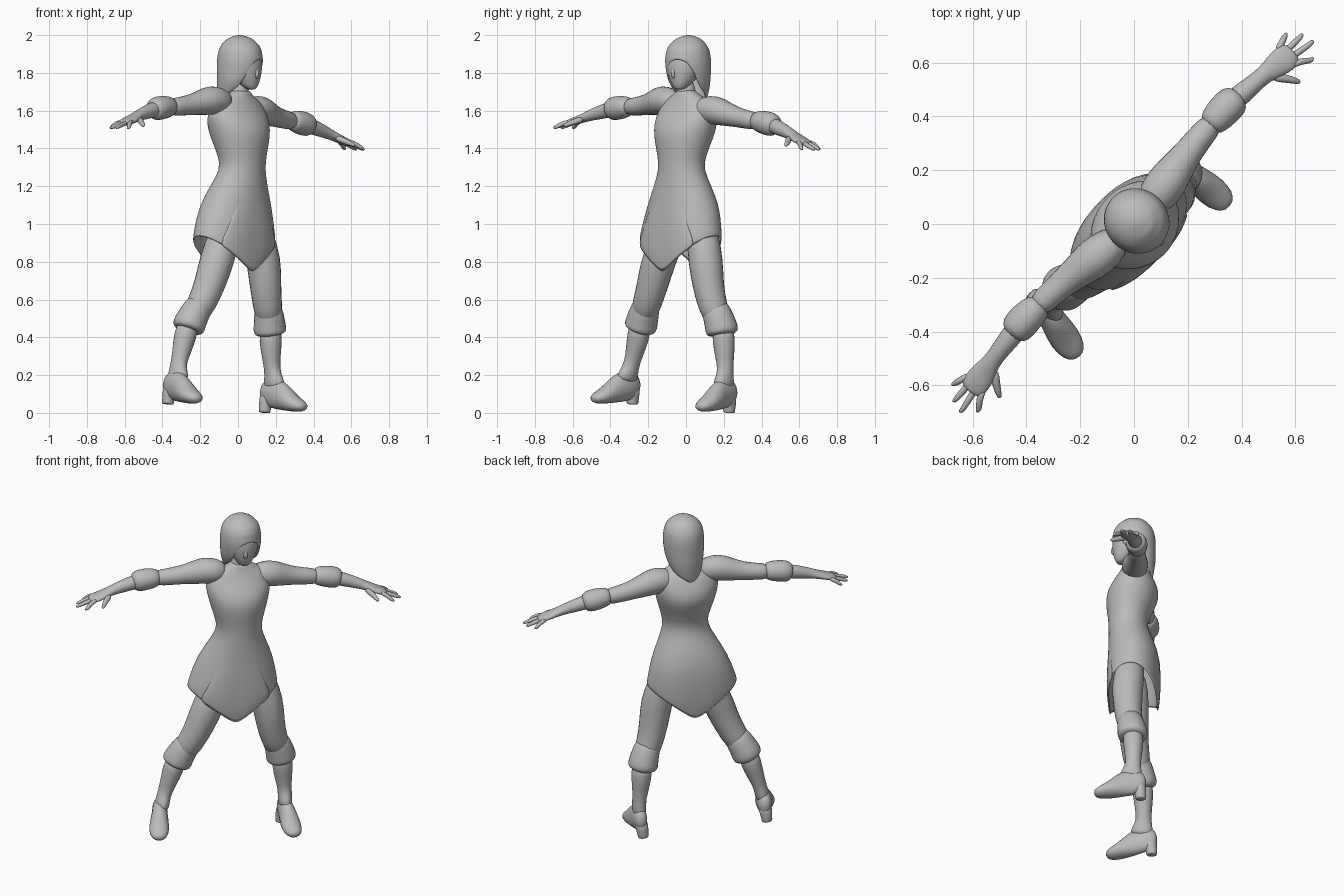
import bpy, bmesh
from math import sin, cos, pi, radians
from mathutils import Vector, Matrix

cube = bpy.data.objects.get("Cube")
if cube:
    bpy.data.objects.remove(cube, do_unlink=True)

# One plain grey for the whole figure
grey = bpy.data.materials.new("plain grey")
grey.use_nodes = True
colour = (0.5, 0.5, 0.5, 1)
grey.diffuse_color = colour
grey.node_tree.nodes["Principled BSDF"].inputs["Base Color"].default_value = colour

# The figure is modelled facing -y, then turned on the spot
TURN = Matrix.Rotation(radians(45), 4, 'Z')
Y, Z = Vector((0, 1, 0)), Vector((0, 0, 1))


def finish(bm, name, thickness=0):
    """Turn a bmesh into a smooth object with optional thickness."""
    bmesh.ops.recalc_face_normals(bm, faces=bm.faces)
    bm.transform(TURN)
    mesh = bpy.data.meshes.new(name)
    bm.to_mesh(mesh)
    bm.free()
    mesh.materials.append(grey)
    obj = bpy.data.objects.new(name, mesh)
    bpy.context.collection.objects.link(obj)
    if thickness:
        solid = obj.modifiers.new("thickness", 'SOLIDIFY')
        solid.thickness = thickness
        solid.offset = -1
    obj.modifiers.new("smooth", 'SUBSURF').levels = 1
    for face in mesh.polygons:
        face.use_smooth = True


def skin(bm, rings, closed=True):
    """Join successive rings of points with quads."""
    rows = [[bm.verts.new(p) for p in ring] for ring in rings]
    n = len(rows[0])
    for low, high in zip(rows, rows[1:]):
        for i in range(n if closed else n - 1):
            j = (i + 1) % n
            bm.faces.new((low[i], low[j], high[j], high[i]))
    return rows


def tube(name, points, ref=Z, sides=12):
    """Capped tube along (x, y, z, width, height) points."""
    centres = [Vector(p[:3]) for p in points]
    rings = []
    for i, p in enumerate(points):
        along = centres[min(i + 1, len(points) - 1)] - centres[max(i - 1, 0)]
        side = along.cross(ref).normalized()
        up = side.cross(along).normalized()
        angles = [2 * pi * k / sides for k in range(sides)]
        rings.append([centres[i] + side * p[3] * cos(a) + up * p[-1] * sin(a) for a in angles])
    bm = bmesh.new()
    rows = skin(bm, rings)
    bm.faces.new(rows[0])
    bm.faces.new(rows[-1])
    finish(bm, name)


def oval(row, angles, grow=1.0, drop=0.0):
    """Level oval (z, x, y, width, depth); drop makes front and back points, tucked inward."""
    z, x, y, a, b = row
    ring = []
    for t in angles:
        point = 1 - abs(cos(t))
        ring.append(Vector((x + a * grow * cos(t), y + b * (grow - drop * point) * sin(t),
                            z - drop * point)))
    return ring


def blend(keys, t):
    """Interpolate the values of a list of (key, values...) at t."""
    for low, high in zip(keys, keys[1:]):
        if low[0] <= t <= high[0]:
            f = (t - low[0]) / (high[0] - low[0])
            return [a + (b - a) * f for a, b in zip(low, high)]
    return list(keys[-1])


around = [2 * pi * k / 32 for k in range(32)]

# One-piece dress: bodice running into a flared skirt with pointed hem, open below
bodice = [(1.715, .01, -.01, .045, .045), (1.68, .005, 0, .085, .06),
          (1.65, 0, .008, .155, .082), (1.6, 0, .008, .185, .108), (1.55, 0, 0, .188, .138),
          (1.5, 0, -.008, .178, .152), (1.44, 0, -.02, .163, .142),
          (1.36, 0, -.032, .138, .118), (1.29, 0, -.036, .126, .11)]
skirt = [(1.2, -.01, -.015, .172, .132), (1.1, -.02, 0, .222, .156),
         (1.0, -.03, -.003, .25, .168), (.935, -.035, -.006, .266, .17)]
drops = [0, .02, .09, .19]
bm = bmesh.new()
rings = [oval(r, around) for r in bodice]
rings += [oval(r, around, 1, d) for r, d in zip(skirt, drops)]
rows = skin(bm, rings)
bm.faces.new(rows[0])
finish(bm, "dress", thickness=.008)

# Overlaid front panel, widening towards its pointed hem
bm = bmesh.new()
rings = []
for i, (row, drop) in enumerate(zip(skirt, drops)):
    half = .45 + .15 * i
    angles = [-pi / 2 + half * k / 5 for k in range(-5, 6)]
    rings.append(oval(row, angles, .98 + .02 * i, drop * 1.08))
skin(bm, rings, closed=False)
finish(bm, "front_panel", thickness=.012)

# Head, nose and neck
head = [(1.71, .025, -.077, .022, .02), (1.732, .025, -.064, .045, .043),
        (1.77, .022, -.042, .073, .077), (1.82, .018, -.03, .095, .094),
        (1.88, .015, -.02, .104, .104), (1.95, .015, 0, .075, .085)]
bm = bmesh.new()
rows = skin(bm, [oval(r, around) for r in head])
bm.faces.new(rows[0])
bm.faces.new(rows[-1])
finish(bm, "head")
tube("nose", [(.022, -.106, 1.85, .006), (.022, -.114, 1.82, .01), (.023, -.125, 1.795, .013),
              (.023, -.116, 1.78, .013), (.022, -.095, 1.77, .01)], ref=Y, sides=8)
tube("neck", [(0, .01, 1.62, .07), (.005, 0, 1.68, .05), (.015, -.015, 1.77, .046)], ref=Y)

# Bobbed hair: columns run from the crown to a hemline that rises over the face
shape = [(1.6, 0, .07, .055, .035), (1.67, .005, .048, .083, .068), (1.72, .01, .025, .102, .1),
         (1.76, .012, .012, .112, .113), (1.82, .015, .003, .118, .123),
         (1.87, .015, 0, .119, .126), (1.92, .015, 0, .112, .117), (1.95, .015, 0, .1, .1),
         (1.985, .015, .005, .062, .064), (2.0, .015, .005, .015, .015)]
hemline = [(0, 1.875), (.45, 1.855), (.75, 1.8), (.95, 1.73), (1.3, 1.69), (1.8, 1.66), (pi, 1.6)]
columns = [2 * pi * k / 48 for k in range(48)]
bm = bmesh.new()
rings = []
for i in range(15):
    ring = []
    for t in columns:
        from_front = abs((t - 1.6 * pi + pi) % (2 * pi) - pi)
        hem = blend(hemline, from_front)[1]
        z = 2 - (2 - hem) * (i / 14) ** 1.4
        ring += oval(blend(shape, z), [t])
    rings.append(ring)
rows = skin(bm, rings)
bm.faces.new(rows[0])
finish(bm, "hair", thickness=.014)


def arm_pose(s, points):
    """Place arm points on side s; the right arm is raised a little."""
    return [(s * x, y + s * .025 * x, z - s * (.018 + .042 * x), *r) for x, y, z, *r in points]


def leg_pose(s, points):
    """Place leg points on side s; the stance leans and the right foot is lifted."""
    lift = .045 if s < 0 else 0
    return [(s * x - .12 * (.85 - z), y, z + lift * (1 - z / .9), *r) for x, y, z, *r in points]


for side, s in (("left", 1), ("right", -1)):
    # Sleeve with a full shoulder, ending in a rolled cuff
    tube(side + "_sleeve", arm_pose(s, [
        (.07, .005, 1.615, .055), (.13, .01, 1.628, .075), (.19, .018, 1.63, .08),
        (.24, .025, 1.618, .073), (.3, .034, 1.604, .06), (.38, .043, 1.59, .051),
        (.5, .05, 1.578, .049)]))
    tube(side + "_sleeve_cuff", arm_pose(s, [
        (.45, .048, 1.584, .044), (.48, .048, 1.583, .058), (.53, .05, 1.577, .066),
        (.59, .048, 1.566, .066), (.615, .046, 1.56, .042)]))
    # Forearm and flat hand
    tube(side + "_forearm", arm_pose(s, [
        (.55, .05, 1.575, .045), (.63, .043, 1.555, .042), (.72, .033, 1.53, .032),
        (.76, .028, 1.515, .04, .025), (.81, .02, 1.498, .053, .021),
        (.85, .015, 1.485, .052, .018), (.875, .013, 1.478, .038, .014)]))
    # Four spread fingers and a thumb
    for k, reach in enumerate((.9, .94, .95, .905)):
        spread = .055 - .033 * k
        tip = .075 - .045 * k
        tube(f"{side}_finger_{k + 1}", arm_pose(s, [
            (.83, .015 + spread * .8, 1.49, .013), (.87, .012 + spread, 1.478, .014),
            (reach - .01, tip, 1.456, .012), (reach + .005, tip + .003, 1.45, .006)]), sides=8)
    tube(side + "_thumb", arm_pose(s, [
        (.75, .005, 1.508, .02), (.785, -.04, 1.488, .017),
        (.805, -.075, 1.472, .012), (.81, -.085, 1.465, .006)]), sides=8)

    # Trouser leg gathered into a soft cuff below the knee
    tube(side + "_trouser", leg_pose(s, [
        (.08, 0, 1.06, .05), (.12, -.01, .95, .09), (.178, -.024, .8, .096),
        (.205, -.02, .68, .087), (.242, -.012, .57, .08), (.292, .008, .47, .074)]), ref=Y)
    tube(side + "_trouser_cuff", leg_pose(s, [
        (.245, -.009, .58, .069), (.268, 0, .53, .081), (.292, .01, .475, .087),
        (.303, .015, .44, .092), (.309, .016, .42, .085), (.312, .016, .41, .06)]), ref=Y)
    # Boot shaft flaring forward over the instep
    tube(side + "_boot", leg_pose(s, [
        (.306, .015, .46, .06), (.32, .02, .38, .063), (.335, .02, .3, .052),
        (.35, .02, .23, .041, .044), (.358, .012, .18, .043, .06),
        (.363, 0, .12, .044, .08)]), ref=Y)
    # Shoe and its short, sturdy heel
    tube(side + "_shoe", leg_pose(s, [
        (.362, .094, .12, .02, .03), (.362, .068, .115, .042, .07),
        (.367, 0, .105, .046, .088), (.377, -.055, .082, .054, .074),
        (.387, -.12, .05, .063, .047), (.395, -.18, .034, .05, .032),
        (.398, -.205, .03, .02, .015)]))
    tube(side + "_heel", leg_pose(s, [
        (.362, .05, .1, .045), (.362, .06, .05, .036), (.362, .062, .005, .032),
        (.362, .062, 0, .031)]), ref=Y)
